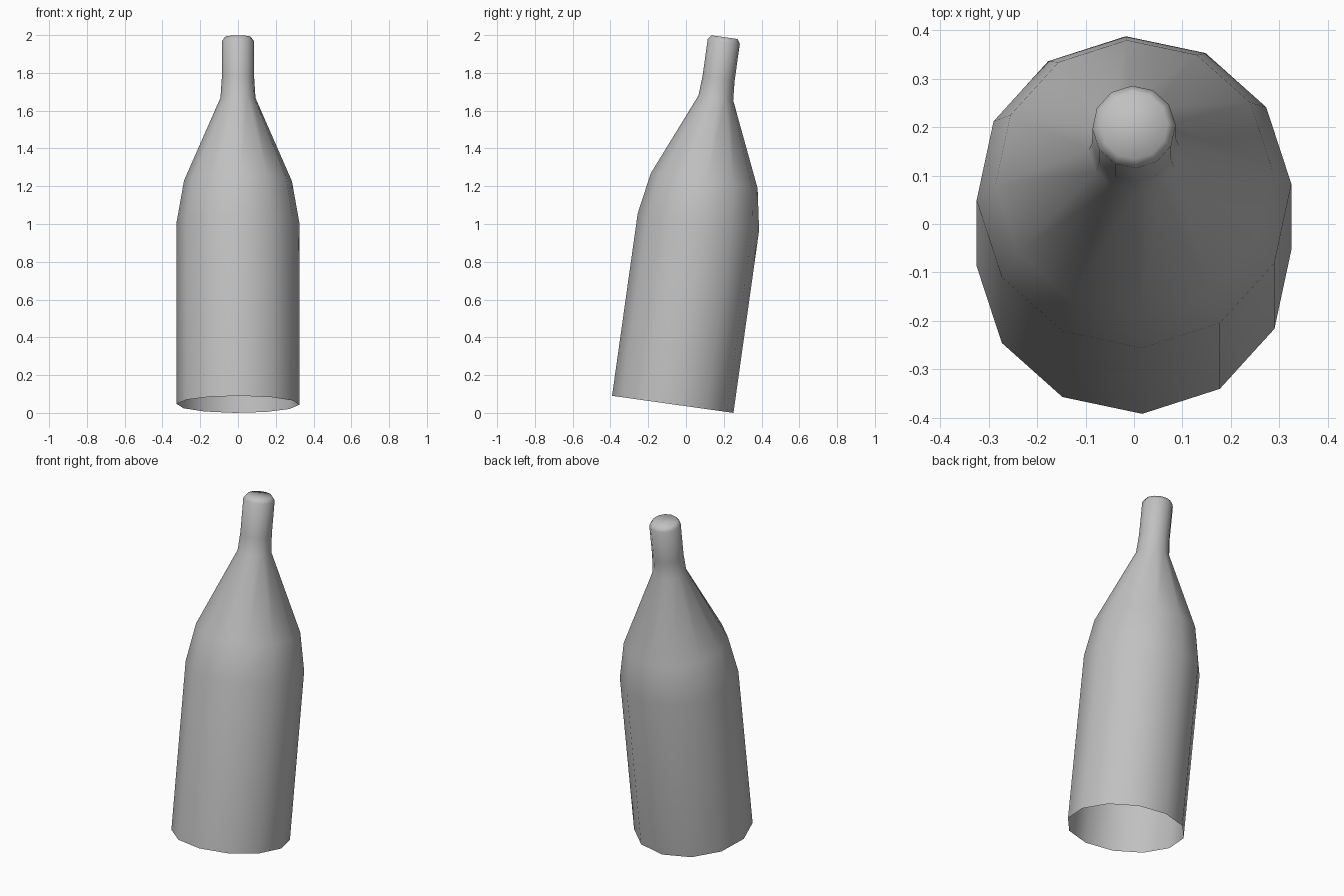
import bpy, bmesh
from math import sin, cos, pi, radians
from mathutils import Matrix

cube = bpy.data.objects.get("Cube")
if cube:
    bpy.data.objects.remove(cube)

SIDES = 12
TILT = radians(8)

# Plain grey surface
grey = bpy.data.materials.new("plain grey")
grey.use_nodes = True
colour = (0.53, 0.53, 0.53, 1)
grey.diffuse_color = colour
grey.node_tree.nodes["Principled BSDF"].inputs["Base Color"].default_value = colour

# Radius and height: base, shoulder, neck, rounded lip
profile = [(0.325, 0), (0.325, 0.975), (0.286, 1.195), (0.093, 1.638),
           (0.086, 1.742), (0.086, 1.94), (0.07, 1.963)]

# Spin the profile into an open-bottomed shell with a closed top
bm = bmesh.new()
rings = []
for r, z in profile:
    angles = [2 * pi * i / SIDES + radians(3) for i in range(SIDES)]
    rings.append([bm.verts.new((r * cos(a), r * sin(a), z)) for a in angles])
for low, high in zip(rings, rings[1:]):
    for i in range(SIDES):
        j = (i + 1) % SIDES
        bm.faces.new((low[i], low[j], high[j], high[i]))
bm.faces.new(rings[-1])
for face in bm.faces:
    face.smooth = True

# Lean the bottle towards the back, resting on the rim of its base
lean = Matrix.Translation((0, -0.07, 0.325 * sin(TILT))) @ Matrix.Rotation(-TILT, 4, "X")
bmesh.ops.transform(bm, matrix=lean, verts=bm.verts)

mesh = bpy.data.meshes.new("bottle")
bm.to_mesh(mesh)
bm.free()
mesh.materials.append(grey)
bottle = bpy.data.objects.new("bottle", mesh)
bpy.context.collection.objects.link(bottle)
